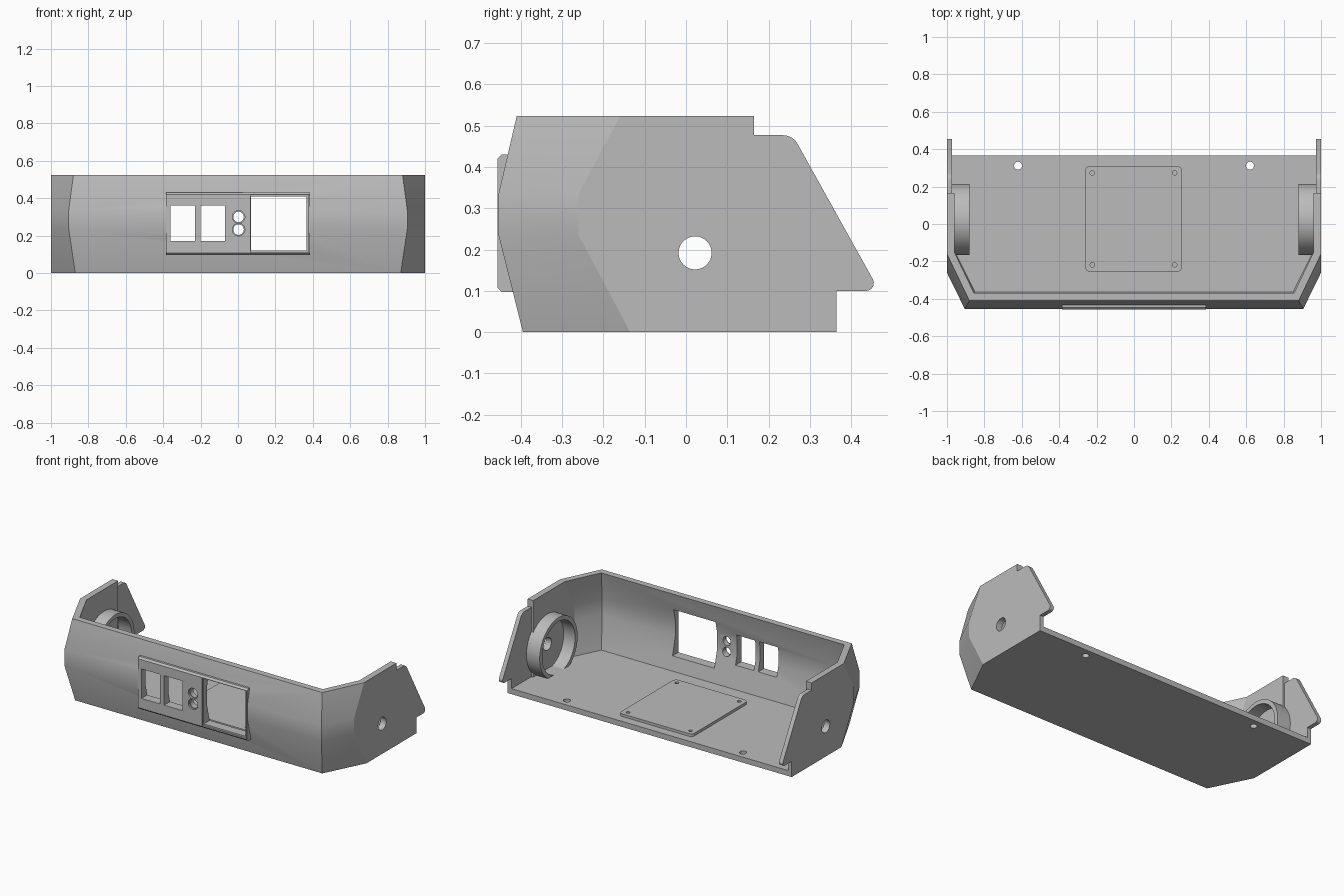
import bpy, bmesh, math

cube = bpy.data.objects.get("Cube")
if cube:
    bpy.data.objects.remove(cube, do_unlink=True)

grey = bpy.data.materials.new("Plain grey")
grey.use_nodes = True
grey.diffuse_color = (0.5, 0.5, 0.5, 1)
grey.node_tree.nodes["Principled BSDF"].inputs["Base Color"].default_value = (0.5, 0.5, 0.5, 1)


def loft(name, rings):
    """Solid through rings of equal point count, capped at both ends."""
    bm = bmesh.new()
    loops = [[bm.verts.new(p) for p in ring] for ring in rings]
    n = len(loops[0])
    for a, b in zip(loops, loops[1:]):
        for i in range(n):
            j = (i + 1) % n
            bm.faces.new((a[i], a[j], b[j], b[i]))
    bm.faces.new(loops[0])
    bm.faces.new(loops[-1])
    bmesh.ops.recalc_face_normals(bm, faces=bm.faces)
    mesh = bpy.data.meshes.new(name)
    bm.to_mesh(mesh)
    bm.free()
    mesh.materials.append(grey)
    obj = bpy.data.objects.new(name, mesh)
    bpy.context.collection.objects.link(obj)
    return obj


def prism(name, pts, axis, lo, hi):
    place = {"x": lambda a, b, t: (t, a, b),
             "y": lambda a, b, t: (a, t, b),
             "z": lambda a, b, t: (a, b, t)}[axis]
    return loft(name, [[place(a, b, t) for a, b in pts] for t in (lo, hi)])


def arc(cx, cy, r, start, end, n):
    angles = [math.radians(start + (end - start) * i / n) for i in range(n + 1)]
    return [(cx + r * math.cos(t), cy + r * math.sin(t)) for t in angles]


def circle(cx, cy, r, n=40):
    return arc(cx, cy, r, 0, 360, n)[:-1]


def rect(x0, x1, y0, y1, r=0.0):
    if not r:
        return [(x0, y0), (x1, y0), (x1, y1), (x0, y1)]
    return (arc(x1 - r, y1 - r, r, 0, 90, 6) + arc(x0 + r, y1 - r, r, 90, 180, 6)
            + arc(x0 + r, y0 + r, r, 180, 270, 6) + arc(x1 - r, y0 + r, r, 270, 360, 6))


def boolean(obj, cutter, operation="DIFFERENCE"):
    mod = obj.modifiers.new("cut", "BOOLEAN")
    mod.operation, mod.solver, mod.object = operation, "EXACT", cutter
    bpy.context.view_layer.objects.active = obj
    bpy.ops.object.modifier_apply(modifier=mod.name)
    bpy.data.objects.remove(cutter, do_unlink=True)


# Tray section: height, front y, front corner x, side corner y
LEVELS = [(0, -0.395, 0.87, -0.135), (0.235, -0.454, 0.905, -0.26),
          (0.335, -0.454, 0.905, -0.26), (0.523, -0.41, 0.88, -0.16)]
WALL, FLOOR = 0.04, 0.035


def blend(a, b, z):
    t = (z - a[0]) / (b[0] - a[0])
    return tuple(p + (q - p) * t for p, q in zip(a, b))


def plan(level, inset, back):
    z, front, corner, side = level
    front += inset
    corner -= inset * 0.62
    side += inset * 0.23
    x = 1 - inset
    return [(x, back, z), (x, side, z), (corner, front, z),
            (-corner, front, z), (-x, side, z), (-x, back, z)]


# Tray: lofted body, hollowed, trimmed to the side outline
tray = loft("tray", [plan(v, 0, 0.55) for v in LEVELS])
inner = [blend(LEVELS[0], LEVELS[1], FLOOR), LEVELS[1], LEVELS[2],
         blend(LEVELS[2], LEVELS[3], 0.58)]
boolean(tray, loft("hollow", [plan(v, WALL, 0.7) for v in inner]))
boolean(tray, prism("rear_thinning", rect(-0.973, 0.973, 0.165, 0.7), "z", FLOOR, 0.7))
outline = ([(-0.6, -0.1), (0.365, -0.1), (0.365, 0.1)]
           + arc(0.436, 0.119, 0.019, -90, 28, 6)
           + arc(0.235, 0.437, 0.04, 28, 90, 6)
           + [(0.165, 0.477), (0.165, 0.6), (-0.6, 0.6)])
boolean(tray, prism("side_outline", outline, "x", -1.2, 1.2), "INTERSECT")

# Floor screw holes and axle holes in the sides
for s in (-1, 1):
    boolean(tray, prism("screw_hole", circle(s * 0.62, 0.312, 0.021), "z", -0.1, 0.1))
    boolean(tray, prism("axle_hole", circle(0.022, 0.192, 0.04), "x", s * 0.9, s * 1.1))

# Control panel plate standing flush with the middle of the front wall
section = [(-0.457, 0.108), (-0.446, 0.097), (-0.416, 0.097),
           (-0.416, 0.43), (-0.446, 0.43), (-0.457, 0.419)]
panel = prism("control_panel", section, "x", -0.385, 0.385)

# Panel openings go through both the plate and the wall
openings = [rect(-0.36, -0.23, 0.172, 0.36), rect(-0.2, -0.07, 0.172, 0.36),
            rect(0.07, 0.365, 0.12, 0.41),
            circle(0.003, 0.3, 0.028), circle(0.003, 0.232, 0.028)]
for part in (tray, panel):
    for shape in openings:
        boolean(part, prism("opening", shape, "y", -0.6, -0.3))

# Shallow recesses around the screen and the round holes
recesses = [rect(0.066, 0.376, 0.11, 0.416),
            circle(0.003, 0.3, 0.0335), circle(0.003, 0.232, 0.0335)]
for part in (tray, panel):
    for shape in recesses:
        boolean(part, prism("recess", shape, "y", -0.6, -0.445))

# Board mount on the floor
mount = prism("board_mount", rect(-0.261, 0.256, -0.255, 0.31, 0.025), "z", FLOOR - 0.005, 0.052)
for x in (-0.223, 0.217):
    for y in (-0.218, 0.273):
        boolean(mount, prism("mount_hole", circle(x, y, 0.012, 24), "z", 0.038, 0.1))

# Round sockets on the inside of each side wall
sockets = []
for s, side in ((1, "left"), (-1, "right")):
    socket = prism(side + "_socket", circle(0.024, 0.192, 0.191, 72), "x", s * 0.88, s * 0.976)
    boolean(socket, prism("bore", circle(0.024, 0.192, 0.165, 72), "x", s * 0.8, s * 1.1))
    sockets.append(socket)

# Smooth curved surfaces, keeping corners sharp
for obj in [tray, panel, mount] + sockets:
    bpy.ops.object.select_all(action="DESELECT")
    obj.select_set(True)
    bpy.context.view_layer.objects.active = obj
    bpy.ops.object.shade_smooth_by_angle(angle=math.radians(25))
